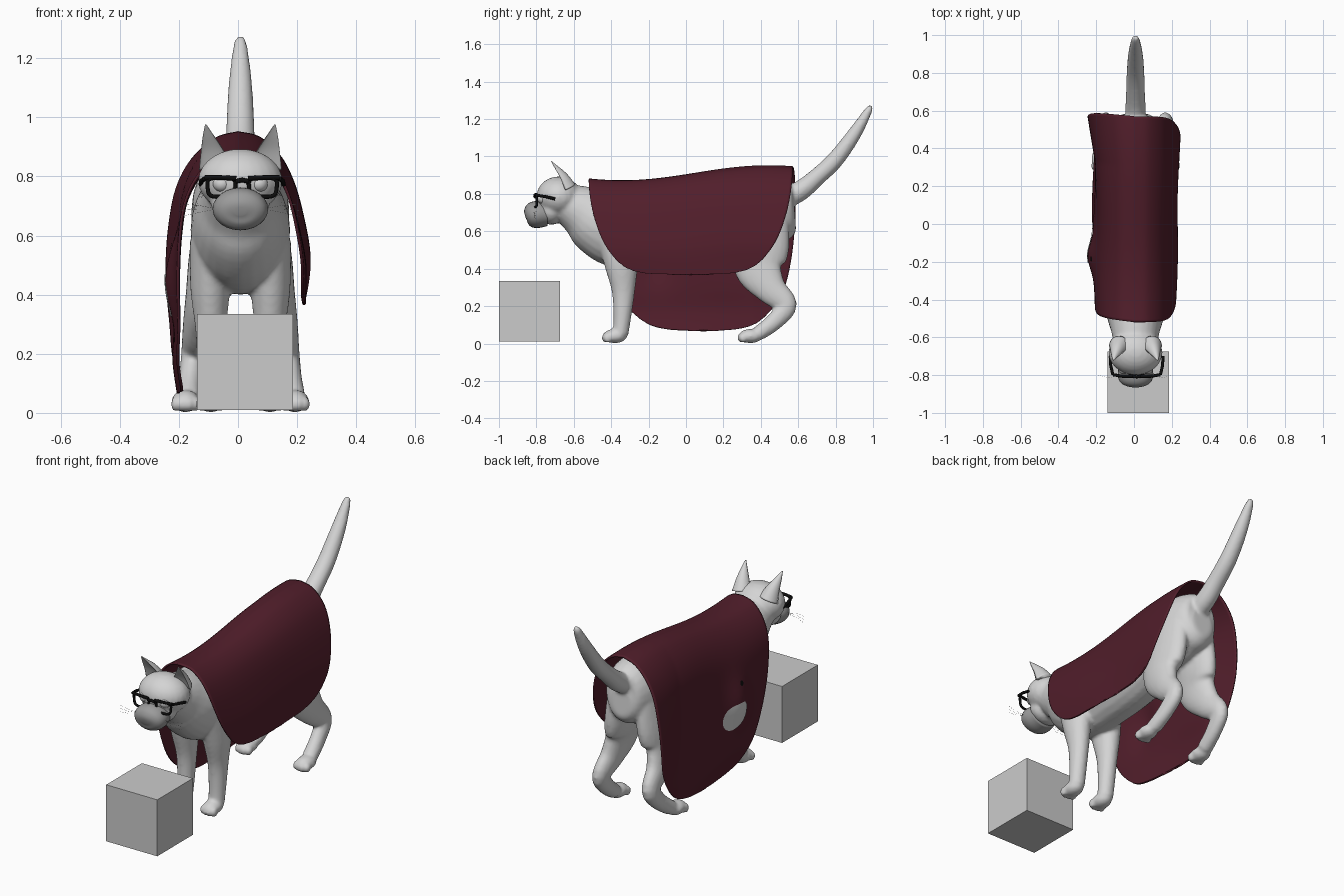
import bpy, bmesh, math
from mathutils import Vector, Matrix
from mathutils.bvhtree import BVHTree

if "Cube" in bpy.data.objects:
    bpy.data.objects.remove(bpy.data.objects["Cube"], do_unlink=True)

CX = 0.008  # centre line of the cat


def material(name, r, g, b):
    m = bpy.data.materials.new(name)
    m.use_nodes = True
    m.diffuse_color = (r, g, b, 1)
    bsdf = next(n for n in m.node_tree.nodes if n.type == "BSDF_PRINCIPLED")
    bsdf.inputs["Base Color"].default_value = (r, g, b, 1)
    return m


FUR = material("pale grey fur", .66, .66, .66)
MUZZLE = material("mid grey muzzle", .33, .33, .33)
CLOTH = material("burgundy cloth", .083, .013, .024)
BLACK = material("black frame", .004, .004, .004)
BOX = material("light grey box", .6, .6, .6)


def finish(name, bm, mat, smooth=True):
    bmesh.ops.recalc_face_normals(bm, faces=bm.faces)
    mesh = bpy.data.meshes.new(name)
    bm.to_mesh(mesh)
    bm.free()
    obj = bpy.data.objects.new(name, mesh)
    bpy.context.collection.objects.link(obj)
    mesh.materials.append(mat)
    if smooth:
        mesh.shade_smooth()
    return obj


def spline(points, n):
    """Smooth curve through points of any dimension."""
    p = [Vector(q) for q in points]
    p = [p[0]] + p + [p[-1]]
    out = []
    for a, b, c, d in zip(p, p[1:], p[2:], p[3:]):
        for k in range(n):
            t = k / n
            out.append(b + (c - a) * (t / 2) + (a * 2 - b * 5 + c * 4 - d) * (t * t / 2)
                       + (b * 3 - a - c * 3 + d) * (t ** 3 / 2))
    return out + [p[-1]]


def loft(bm, sections, side=1, segs=24, cup=1):
    """Tube through (x, y, z, half width, half depth) sections."""
    secs = spline(sections, 5)
    centres = [Vector((CX + side * s[0], s[1], s[2])) for s in secs]
    rings = []
    for i, s in enumerate(secs):
        t = (centres[min(i + 1, len(secs) - 1)] - centres[max(i - 1, 0)]).normalized()
        u = (Vector((1, 0, 0)) - t * t.x).normalized()
        w = t.cross(u)
        ring = []
        for k in range(segs):
            a = k / segs * math.tau
            v = math.sin(a)
            ring.append(bm.verts.new(centres[i] + u * (s[3] * math.cos(a))
                                     + w * (s[4] * (v if v > 0 else v * cup))))
        rings.append(ring)
    for r, q in zip(rings, rings[1:]):
        for k in range(segs):
            bm.faces.new((r[k], r[(k + 1) % segs], q[(k + 1) % segs], q[k]))
    bm.faces.new(rings[0])
    bm.faces.new(rings[-1])


def ellipsoid(bm, centre, radii):
    x, y, z = centre
    mat = Matrix.Translation((CX + x, y, z)) @ Matrix.Diagonal((*radii, 1))
    bmesh.ops.create_uvsphere(bm, u_segments=24, v_segments=14, radius=1, matrix=mat)


def wire(name, paths, radius, mat, cyclic=False):
    cu = bpy.data.curves.new(name, "CURVE")
    cu.dimensions = "3D"
    cu.bevel_depth = radius
    cu.bevel_resolution = 2
    cu.use_fill_caps = True
    for path in paths:
        sp = cu.splines.new("POLY")
        sp.points.add(len(path) - 1)
        for pt, co in zip(sp.points, path):
            pt.co = (*co, 1)
        sp.use_cyclic_u = cyclic
    cu.materials.append(mat)
    bpy.context.collection.objects.link(bpy.data.objects.new(name, cu))


# Body: torso, neck, head, tail and legs fused into one skin
bm = bmesh.new()
loft(bm, [(0, .582, .70, .06, .08), (0, .555, .70, .11, .15), (0, .45, .71, .15, .19),
          (0, .25, .69, .165, .2), (0, 0, .635, .165, .21), (0, -.2, .625, .165, .22),
          (0, -.36, .62, .168, .215), (0, -.47, .655, .155, .185),
          (0, -.56, .71, .13, .14), (0, -.66, .76, .11, .1)])
loft(bm, [(0, .46, .75, .055, .06), (0, .6, .81, .054, .055), (0, .7, .89, .05, .047),
          (0, .8, .985, .047, .045), (0, .9, 1.12, .039, .037),
          (0, .975, 1.245, .023, .021), (0, .99, 1.272, .01, .01)])
ellipsoid(bm, (0, -.68, .785), (.143, .12, .108))
ellipsoid(bm, (0, -.72, .71), (.1, .07, .075))
for side in (1, -1):
    loft(bm, [(.1, -.36, .58, .072, .12), (.102, -.345, .42, .067, .09),
              (.1, -.335, .28, .052, .062), (.1, -.34, .15, .046, .048),
              (.1, -.35, .05, .043, .042)], side)
    loft(bm, [(.085, .42, .7, .065, .13), (.105, .4, .52, .07, .152),
              (.125, .39, .4, .06, .13), (.145, .455, .29, .05, .085),
              (.158, .535, .205, .042, .058), (.168, .475, .12, .04, .047),
              (.178, .39, .055, .042, .04)], side)
    for toe_x, toe_y in ((.1, -.38), (.185, .345)):
        ellipsoid(bm, (side * toe_x, toe_y, .04), (.048, .065, .038))
        for k in (-1.5, -.5, .5, 1.5):
            ellipsoid(bm, (side * toe_x + k * .023, toe_y - .052 + abs(k) * .009, .03),
                      (.016, .024, .026))
body = finish("cat_body", bm, FUR)
remesh = body.modifiers.new("fuse", "REMESH")
remesh.mode = "VOXEL"
remesh.voxel_size = .01
remesh.use_smooth_shade = True
relax = body.modifiers.new("relax", "SMOOTH")
relax.factor = .5
relax.iterations = 4

# Ears (cupped at the front) and eyes
for side, label in ((1, "left"), (-1, "right")):
    bm = bmesh.new()
    loft(bm, [(.085, -.65, .83, .056, .062), (.097, -.672, .885, .038, .043),
              (.109, -.7, .935, .019, .021), (.117, -.722, .974, .003, .003)],
         side, cup=-.15)
    finish(label + "_ear", bm, FUR)
    bm = bmesh.new()
    ellipsoid(bm, (side * .063, -.765, .775), (.03, .03, .028))
    finish(label + "_eye", bm, FUR)

# Muzzle
bm = bmesh.new()
loft(bm, [(0, -.74, .69, .082, .062), (0, -.79, .69, .094, .072),
          (0, -.83, .687, .086, .066), (0, -.852, .684, .06, .045),
          (0, -.86, .682, .02, .015)])
finish("muzzle", bm, MUZZLE)

# Glasses
GX = .014
rims, arms = [], []
for side in (1, -1):
    rim = []
    for k in range(32):
        a = k / 32 * math.tau
        c, s = math.cos(a), math.sin(a)
        z = .763 + .032 * math.copysign(abs(s) ** .5, s)
        x = .07 + (.047 + .1 * (z - .763)) * math.copysign(abs(c) ** .5, c)
        rim.append((GX + side * x, -.805 + .008 * abs(c), z))
    rims.append(rim)
    arms.append([(GX + side * .02, -.807, .793), (GX + side * .07, -.807, .796),
                 (GX + side * .126, -.798, .796)])
    arms.append([(GX + side * .126, -.798, .793), (GX + side * .137, -.75, .785),
                 (GX + side * .14, -.7, .773)])
arms.append([(GX - .022, -.807, .783), (GX, -.809, .788), (GX + .022, -.807, .783)])
wire("glasses_rims", rims, .007, BLACK, cyclic=True)
wire("glasses_arms", arms, .008, BLACK)

# Whiskers
wire("whiskers", [[(CX + s * .08, -.8, .69), (CX + s * .14, -.815, .69 + k * .012),
                   (CX + s * .2, -.8, .685 + k * .02)]
                  for s in (1, -1) for k in (-1, 0, 1)], .0004, FUR)

# Draped cloth: rounded sheet, short on the left flank and long on the right
drape = {1: [(0, .908), (.07, .895), (.135, .84), (.178, .76), (.208, .65),
             (.23, .51), (.225, .37)],
         -1: [(0, .908), (.07, .89), (.135, .825), (.178, .73), (.198, .6), (.206, .45),
              (.206, .3), (.21, .18), (.195, .07)]}
drape = {s: spline(p, 60) for s, p in drape.items()}
corner = {1: 3.5, -1: 3}
ROWS, COLS = 50, 40
bm = bmesh.new()
grid = []
for j in range(-ROWS, ROWS + 1):
    s = 1 if j >= 0 else -1
    f = math.sin(abs(j) / ROWS * math.pi / 2)
    half = .545 * max(0, 1 - f ** corner[s]) ** (1 / corner[s])
    px, pz = drape[s][round(f * (len(drape[s]) - 1))]
    row = []
    for i in range(-COLS, COLS + 1):
        y = .025 + half * i / COLS
        z = pz + .04 * math.sin(4 * (y - .05)) * (1 - f) ** .7
        if s > 0:
            x = px * (1 + .1 * (y - .15)) + f * .005 * math.sin(8 * y + 7 * z)
        else:  # swept back, flared at the rear, bulging over the right shoulder
            x = px * (1 + .65 * max(0, y - .3)) + f * .008 * math.sin(8 * y + 7 * z)
            y += .07 * f
            x += .03 * math.exp(-((y + .17) / .09) ** 2 - ((z - .46) / .13) ** 2)
        row.append(bm.verts.new((s * x, y, z)))
    grid.append(row)
for r, q in zip(grid, grid[1:]):
    for k in range(2 * COLS):
        bm.faces.new((r[k], r[k + 1], q[k + 1], q[k]))
bmesh.ops.remove_doubles(bm, verts=bm.verts, dist=1e-5)
surface = BVHTree.FromBMesh(bm)
cloth = finish("draped_cloth", bm, CLOTH)
thick = cloth.modifiers.new("thickness", "SOLIDIFY")
thick.thickness = .01
thick.offset = 0


def flank_plate(name, cy, cz, ry, rz, point, mat):
    """Thin plate lying on the outside of the right flank, peaked at the upper front."""
    bm = bmesh.new()
    rings = []
    for m in range(1, 7):
        ring = []
        for k in range(36):
            a = k / 36 * math.tau
            r = m / 6 * (1 + point * math.exp(-((a - 2.25) / .4) ** 2))
            y, z = cy + ry * r * math.cos(a), cz + rz * r * math.sin(a)
            hit = surface.ray_cast(Vector((-1, y, z)), Vector((1, 0, 0)))[0]
            ring.append(bm.verts.new((hit.x - .009, y, z)))
        rings.append(ring)
    bm.faces.new(rings[0])
    for r, q in zip(rings, rings[1:]):
        for k in range(36):
            bm.faces.new((r[k], r[(k + 1) % 36], q[(k + 1) % 36], q[k]))
    finish(name, bm, mat)


# Pale patch and dark dot on the right flank
flank_plate("pale_patch", -.115, .395, .095, .07, .25, FUR)
flank_plate("dark_dot", -.185, .565, .014, .014, 0, BLACK)

# Box standing in front of the cat
bm = bmesh.new()
bmesh.ops.create_cube(bm, size=.325, matrix=Matrix.Translation((.0235, -.8375, .1725)))
finish("box", bm, BOX, smooth=False)
